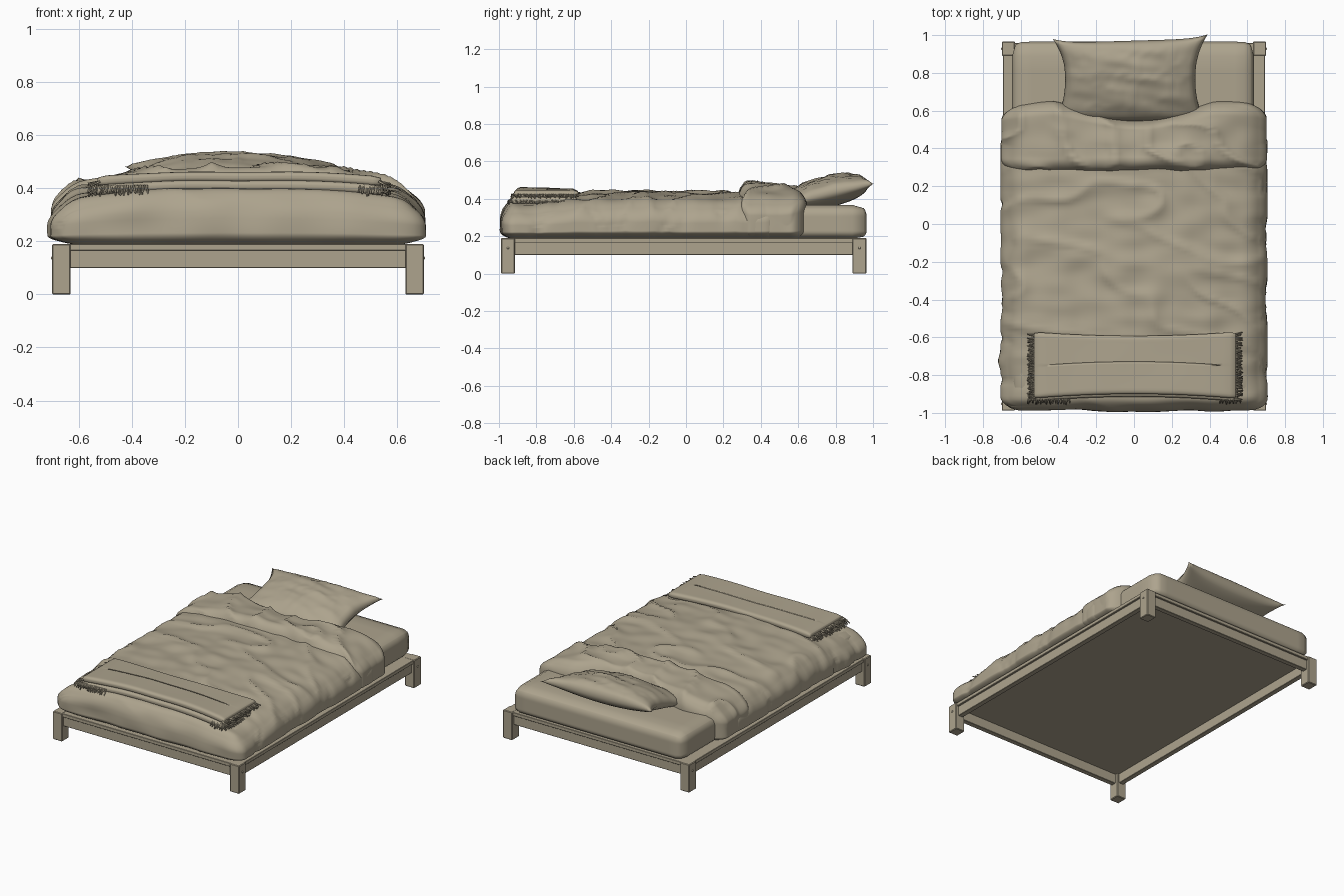
import bpy, bmesh, math, random
from mathutils import Vector, noise

random.seed(4)
if "Cube" in bpy.data.objects:
    bpy.data.objects.remove(bpy.data.objects["Cube"])

mat = bpy.data.materials.new("warm beige")
mat.use_nodes = True
BEIGE = (0.42, 0.37, 0.27, 1)
mat.diffuse_color = BEIGE
mat.node_tree.nodes["Principled BSDF"].inputs["Base Color"].default_value = BEIGE


def finish(name, bm, smooth=True):
    mesh = bpy.data.meshes.new(name)
    bmesh.ops.recalc_face_normals(bm, faces=bm.faces)
    bm.to_mesh(mesh)
    bm.free()
    mesh.materials.append(mat)
    for p in mesh.polygons:
        p.use_smooth = smooth
    ob = bpy.data.objects.new(name, mesh)
    bpy.context.collection.objects.link(ob)
    return ob


def box(name, lo, hi, bevel=0.004):
    bm = bmesh.new()
    bmesh.ops.create_cube(bm, size=1)
    for v in bm.verts:
        v.co = Vector([(a + b) / 2 + c * (b - a) for a, b, c in zip(lo, hi, v.co)])
    bmesh.ops.bevel(bm, geom=bm.edges[:], offset=bevel, segments=1, affect='EDGES')
    return finish(name, bm, False)


def soft_box(name, lo, hi, radii, low_radius, cuts, warp):
    """Rounded block with its own radius per axis, then bent by warp(point)."""
    bm = bmesh.new()
    bmesh.ops.create_cube(bm, size=1)
    bmesh.ops.subdivide_edges(bm, edges=bm.edges[:], cuts=cuts, use_grid_fill=True)
    for v in bm.verts:
        core, d, rs = [], [], []
        for i in range(3):
            p = lo[i] + (v.co[i] + 0.5) * (hi[i] - lo[i])
            r_low = low_radius if i == 2 else radii[i]
            c = min(max(p, lo[i] + r_low), hi[i] - radii[i])
            r = r_low if p < c else radii[i]
            core.append(c)
            rs.append(r)
            d.append((p - c) / r)
        d = Vector(d).normalized()
        v.co = warp(Vector([c + k * r for c, k, r in zip(core, d, rs)]))
    return finish(name, bm)


def n(x, y, z=0.0):
    return noise.noise(Vector((x, y, z)))


def ridge(x, y, z=0.0):
    return (1 - abs(n(x, y, z)) * 2.2) ** 3


def up(z, low, high):
    return min(max((z - low) / (high - low), 0), 1)


# Wooden frame: legs, bolts, rails and platform
for sx, side in ((1, "left"), (-1, "right")):
    for y0, y1, end in ((-0.988, -0.915, "front"), (0.89, 0.965, "back")):
        x0, x1 = sorted((sx * 0.63, sx * 0.7))
        box(f"{end}_{side}_leg", (x0, y0, 0), (x1, y1, 0.19))
        bm = bmesh.new()
        bmesh.ops.create_uvsphere(bm, u_segments=10, v_segments=6, radius=0.007)
        bmesh.ops.translate(bm, verts=bm.verts, vec=(sx * 0.698, (y0 + y1) / 2, 0.137))
        finish(f"{end}_{side}_bolt", bm)
    x0, x1 = sorted((sx * 0.645, sx * 0.68))
    box(f"{side}_rail", (x0, -0.93, 0.1), (x1, 0.9, 0.17), 0.002)
box("front_rail", (-0.64, -0.97, 0.1), (0.64, -0.935, 0.17), 0.002)
box("back_rail", (-0.64, 0.91, 0.1), (0.64, 0.945, 0.17), 0.002)
box("platform", (-0.693, -0.982, 0.165), (0.693, 0.958, 0.189), 0.002)

# Mattress
soft_box("mattress", (-0.645, -0.94, 0.186), (0.635, 0.965, 0.367), (0.06, 0.05, 0.06),
         0.04, 24, lambda p: p)


# Duvet: crowned top, cross creases, gathers down the sides
def duvet_warp(p):
    x, y, z = p
    h = up(z, 0.2, 0.4)
    foot = up(-y, 0.5, 0.8)
    crease = 0.016 * ridge(x * 1.6 + 0.5 * n(x * 3, y * 3, 2), y * 5 + x * 0.8)
    crease += 0.010 * n(x * 5, y * 11, 4) + 0.007 * n(x * 9, y * 4, 8)
    side = up(abs(x), 0.5, 0.68)
    gather = 0.018 * ridge(y * 6, z * 2, 5 + math.copysign(3, x)) - 0.012
    front = up(-y, 0.9, 0.97)
    p.z += h * (crease * (1 - 0.7 * foot) - 0.06 * abs(x / 0.7) ** 3 - 0.03 * foot)
    p.x += math.copysign(side * gather, x)
    p.y += front * 0.012 * (n(x * 5, z * 6, 7) + 0.2)
    p.z = max(p.z, 0.187)
    return p


soft_box("duvet", (-0.695, -0.99, 0.187), (0.695, 0.5, 0.43), (0.12, 0.07, 0.13),
         0.05, 75, duvet_warp)


# Turned-down end of the duvet
def fold_warp(p):
    x, y, z = p
    h = up(z, 0.2, 0.45)
    swirl = 0.4 * n(x * 3, y * 3, 1)
    crease = 0.024 * ridge(x * 2.5 - y * 2.5 + swirl, y * 4 + x * 2.5, 3) + 0.008 * n(x * 7, y * 9, 6)
    middle = max(0, 1 - (x / 0.42) ** 2)
    head = up(y, 0.35, 0.62)
    p.z += h * (crease - 0.085 * abs(x / 0.7) ** 2.5 - 0.03 * head * middle)
    p.y += head * (0.025 * math.cos(x * 7 + 2.9) - 0.05 * middle)
    p.y += up(-y, -0.34, -0.28) * 0.012 * n(x * 4, 0, 3)
    p.x += math.copysign(up(abs(x), 0.5, 0.68) * 0.012 * n(y * 7, z * 3), x)
    p.z = max(p.z, 0.187)
    return p


soft_box("duvet_fold", (-0.7, 0.275, 0.187), (0.7, 0.625, 0.478), (0.13, 0.07, 0.11),
         0.05, 55, fold_warp)


# Pillow: two puffed sheets meeting at a pinched seam
def pillow():
    bm = bmesh.new()
    steps = 36
    bmesh.ops.create_grid(bm, x_segments=steps, y_segments=steps, size=1)
    lower = bmesh.ops.duplicate(bm, geom=bm.verts[:] + bm.edges[:] + bm.faces[:])["geom"]
    low_verts = {g for g in lower if isinstance(g, bmesh.types.BMVert)}
    for v in bm.verts:
        u, w = v.co.x, v.co.y
        puff = (max(0, 1 - u ** 2) * max(0, 1 - w ** 2)) ** 0.42
        x = -0.02 + u * (0.345 + 0.03 * w * w + 0.035 * up(w, 0.3, 1) ** 2)
        y = 0.765 + w * 0.205 + 0.012 * u * up(w, 0, 1)
        y += 0.022 * u ** 6 * up(w, 0.5, 1) + up(-w, 0.2, 1) * (0.04 * u ** 4 - 0.015)
        z = 0.43 + 0.04 * w + 0.012 * u * u * w
        wrinkle = 0.012 * n(u * 2 + w, w * 3) + 0.006 * ridge(u * 5, w * 1.5, 2)
        if v in low_verts:
            z -= puff * 0.075
        else:
            z += puff * (0.092 + wrinkle)
        v.co = (x, y, z)
    bmesh.ops.remove_doubles(bm, verts=bm.verts, dist=0.0005)
    finish("pillow", bm)


pillow()


# Folded throw: two layers, drooping at the ends
def throw_warp(p):
    x, y, z = p
    bow = 1 - (x / 0.55) ** 2
    p.y += -0.022 * bow if y > -0.75 else 0.025 * bow
    p.z += 0.008 * bow * up(-y, 0.6, 0.9) - 0.012 * abs(x / 0.55) ** 3
    p.z += 0.004 * n(x * 4, y * 4, z * 5)
    return p


soft_box("throw_lower_layer", (-0.54, -0.94, 0.383), (0.55, -0.58, 0.422),
         (0.015, 0.018, 0.018), 0.018, 30, throw_warp)
soft_box("throw_upper_layer", (-0.53, -0.925, 0.415), (0.54, -0.57, 0.455),
         (0.015, 0.02, 0.018), 0.018, 30, throw_warp)


# Fringe strands: short tapering cords
def strand(bm, start, end):
    start, end = Vector(start), Vector(end)
    axis = end - start
    res = bmesh.ops.create_cone(bm, cap_ends=True, segments=5, radius1=0.0045,
                                radius2=0.003, depth=axis.length)
    turn = axis.to_track_quat('Z', 'Y')
    for v in res["verts"]:
        v.co = turn @ v.co + (start + end) / 2


def jitter(a):
    return random.uniform(-a, a)


for name, edge, sx in (("left", 0.54, 1), ("right", -0.53, -1)):
    bm = bmesh.new()
    for layer_z in (0.395, 0.425):
        for i in range(42):
            y = -0.93 + i * 0.0084
            strand(bm, (edge - sx * 0.01, y, layer_z),
                   (edge + sx * 0.03 + jitter(0.006), y + jitter(0.012), layer_z - 0.015 + jitter(0.008)))
    finish(f"{name}_fringe", bm)

for name, x0, x1 in (("front_right", -0.56, -0.33), ("front_left", 0.46, 0.57)):
    bm = bmesh.new()
    for i in range(int((x1 - x0) / 0.008)):
        x = x0 + i * 0.008
        strand(bm, (x, -0.925, 0.41), (x + jitter(0.012), -0.95 + jitter(0.006), 0.378 + jitter(0.008)))
    finish(f"{name}_fringe", bm)
